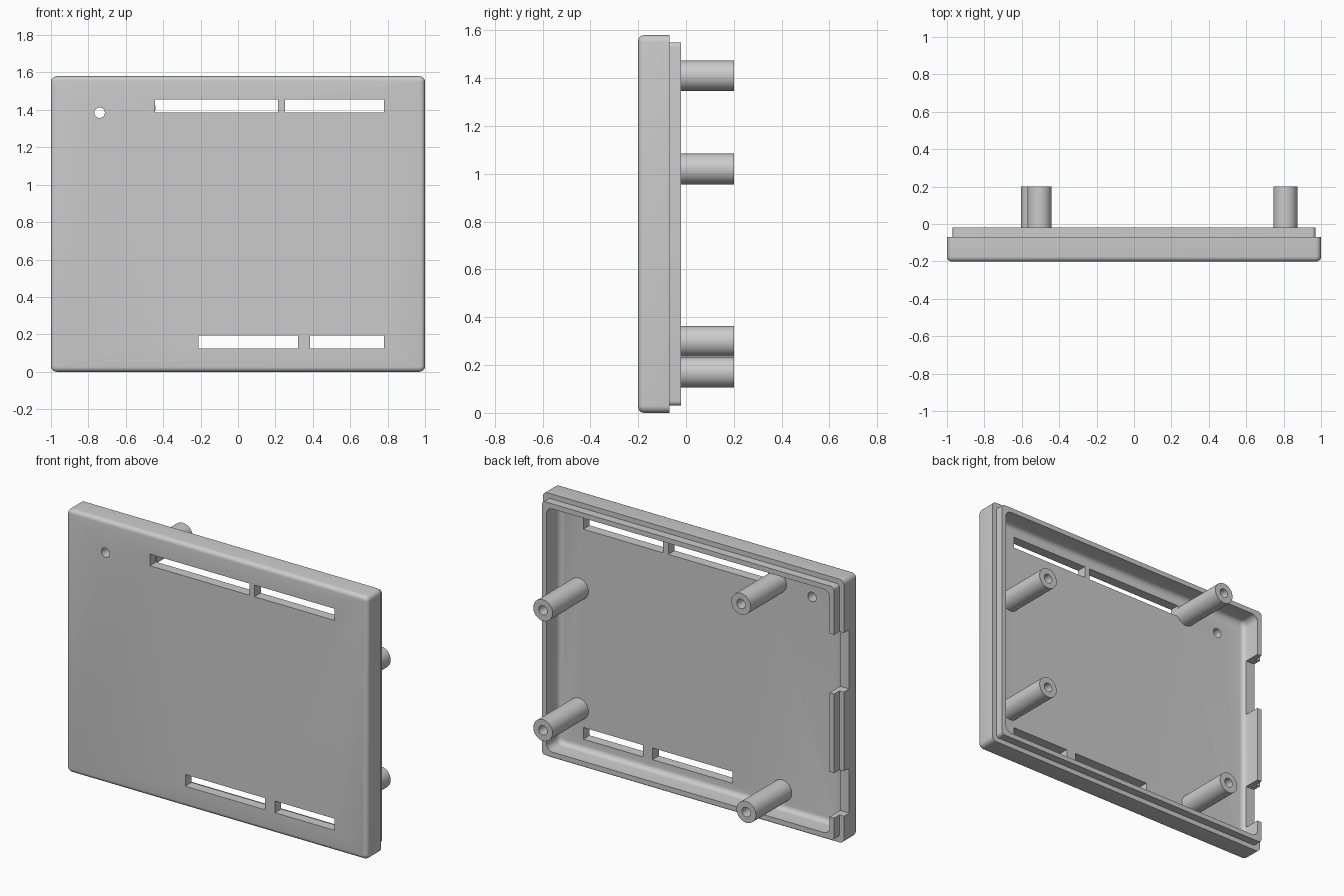
import bpy, bmesh
from math import sin, cos, pi, radians
from mathutils import Vector, Matrix

if "Cube" in bpy.data.objects:
    bpy.data.objects.remove(bpy.data.objects["Cube"], do_unlink=True)

WIDTH, HEIGHT = 2.0, 1.58
FRONT, RIM, LIP, FLOOR = -0.2, -0.07, -0.02, -0.14

grey = bpy.data.materials.new("light_grey")
grey.use_nodes = True
grey.diffuse_color = (0.6, 0.6, 0.6, 1)
grey.node_tree.nodes["Principled BSDF"].inputs["Base Color"].default_value = (0.6, 0.6, 0.6, 1)


def make_object(name, bm):
    bmesh.ops.recalc_face_normals(bm, faces=bm.faces)
    mesh = bpy.data.meshes.new(name)
    bm.to_mesh(mesh)
    bm.free()
    mesh.materials.append(grey)
    obj = bpy.data.objects.new(name, mesh)
    bpy.context.collection.objects.link(obj)
    return obj


def smooth(obj):
    bpy.ops.object.select_all(action="DESELECT")
    obj.select_set(True)
    bpy.context.view_layer.objects.active = obj
    bpy.ops.object.shade_smooth_by_angle(angle=radians(35))


def bridge(bm, a, b):
    for i in range(len(a)):
        j = (i + 1) % len(a)
        bm.faces.new((a[i], a[j], b[j], b[i]))


def rounded_ring(bm, y, inset, radius, steps=6):
    """Rounded rectangle parallel to the front face."""
    hx, hz = WIDTH / 2 - inset - radius, HEIGHT / 2 - inset - radius
    ring = []
    for k, (sx, sz) in enumerate(((1, 1), (-1, 1), (-1, -1), (1, -1))):
        for s in range(steps + 1):
            a = (k + s / steps) * pi / 2
            ring.append(bm.verts.new((sx * hx + radius * cos(a), y,
                                      HEIGHT / 2 + sz * hz + radius * sin(a))))
    return ring


def box_cutter(x0, x1, y0, y1, z0, z1):
    bm = bmesh.new()
    bmesh.ops.create_cube(bm, size=1)
    bmesh.ops.scale(bm, verts=bm.verts, vec=(x1 - x0, y1 - y0, z1 - z0))
    bmesh.ops.translate(bm, verts=bm.verts,
                        vec=((x0 + x1) / 2, (y0 + y1) / 2, (z0 + z1) / 2))
    return make_object("cutter", bm)


def cut(obj, cutter):
    cutter.hide_render = True
    mod = obj.modifiers.new("cut", "BOOLEAN")
    mod.operation, mod.solver, mod.object = "DIFFERENCE", "EXACT", cutter
    bpy.context.view_layer.objects.active = obj
    bpy.ops.object.modifier_apply(modifier=mod.name)
    bpy.data.objects.remove(cutter, do_unlink=True)


# Cover tray: rounded front edge, stepped rim, lip and filleted cavity
bm = bmesh.new()
arc = [i / 5 * pi / 2 for i in range(6)]
profile = [(FRONT + 0.025 * (1 - sin(a)), 0.025 * (1 - cos(a)), 0.005 + 0.025 * cos(a))
           for a in reversed(arc)]
profile += [(RIM, 0, 0.03), (RIM, 0.03, 0.02), (LIP, 0.03, 0.02), (LIP, 0.06, 0.04)]
profile += [(FLOOR + 0.03 * (1 - sin(a)), 0.06 + 0.03 * (1 - cos(a)), 0.01 + 0.03 * cos(a))
            for a in arc]
rings = [rounded_ring(bm, *p) for p in profile]
for a, b in zip(rings, rings[1:]):
    bridge(bm, a, b)
bm.faces.new(rings[0])
bm.faces.new(rings[-1])
cover = make_object("cover_tray", bm)

# Long slots through the front panel
for x0, x1, z0 in ((-0.445, 0.215, 1.385), (0.25, 0.78, 1.385),
                   (-0.21, 0.32, 0.125), (0.385, 0.78, 0.125)):
    cut(cover, box_cutter(x0, x1, -0.3, -0.1, z0, z0 + 0.07))

# Notches in one side wall
for z0, z1 in ((0.165, 0.435), (0.91, 1.265)):
    cut(cover, box_cutter(-1.1, -0.9, -0.12, 0.1, z0, z1))

# Small round hole
bm = bmesh.new()
bmesh.ops.create_cone(bm, cap_ends=True, segments=32, radius1=0.028, radius2=0.028, depth=0.3,
                      matrix=Matrix.Translation((-0.74, -0.17, 1.385)) @ Matrix.Rotation(pi / 2, 4, "X"))
cut(cover, make_object("cutter", bm))
smooth(cover)


# Hollow mounting posts standing on the inside of the panel
def post(name, x, z, segments=40):
    bm = bmesh.new()
    outline = ((FLOOR - 0.005, 0.064), (0.2, 0.064), (0.2, 0.028), (-0.05, 0.028))
    loops = []
    for y, r in outline:
        loops.append([bm.verts.new(Vector((x + r * cos(t), y, z + r * sin(t))))
                      for t in (2 * pi * i / segments for i in range(segments))])
    for a, b in zip(loops, loops[1:]):
        bridge(bm, a, b)
    bm.faces.new(loops[0])
    bm.faces.new(loops[-1])
    smooth(make_object(name, bm))


post("upper_left_post", 0.81, 1.02)
post("lower_left_post", 0.81, 0.30)
post("upper_right_post", -0.505, 1.41)
post("lower_right_post", -0.54, 0.17)
